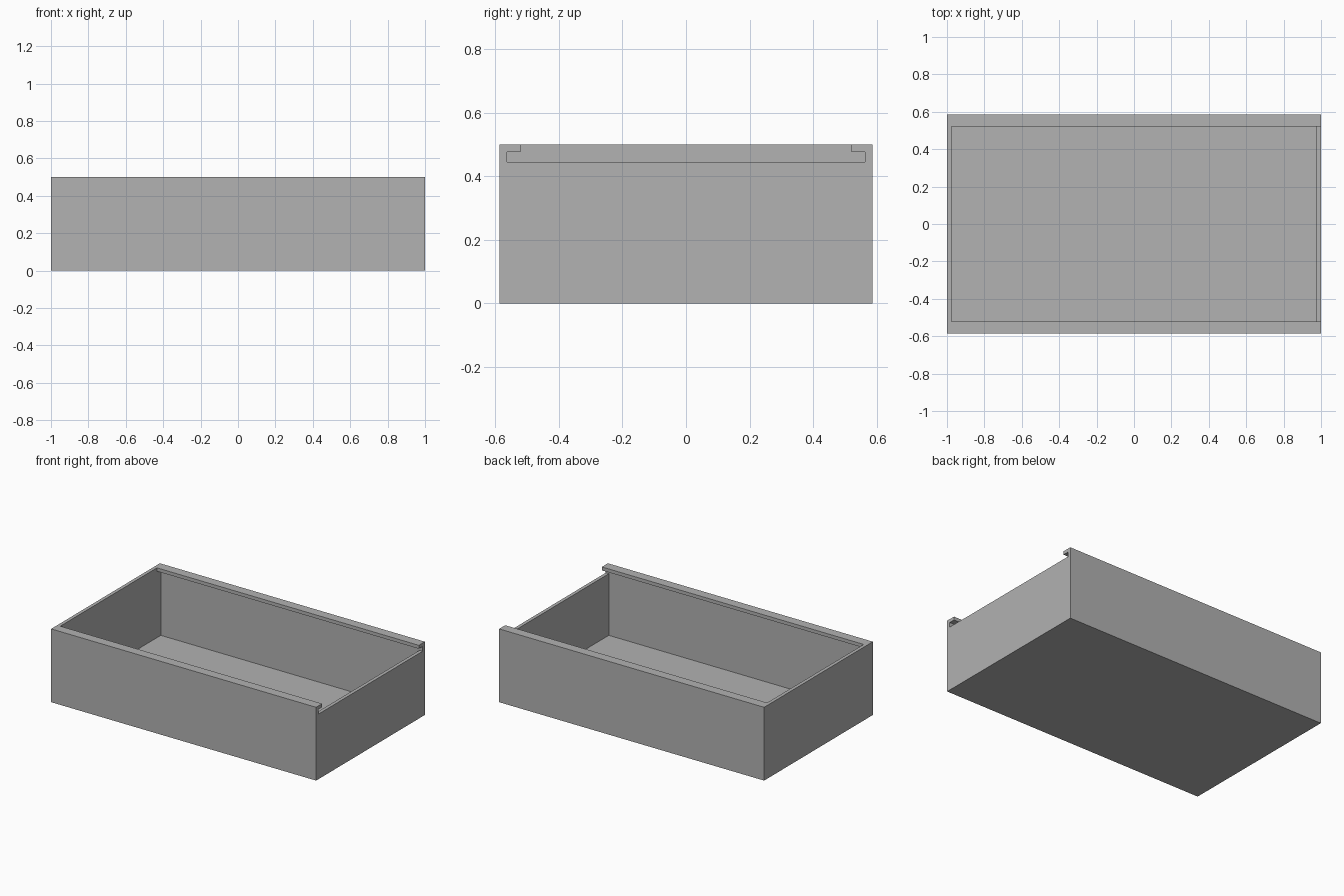
import bpy, bmesh

if "Cube" in bpy.data.objects:
    bpy.data.objects.remove(bpy.data.objects["Cube"])

# Main sizes
HX, HY, H = 1.0, 0.586, 0.5      # outer half length, half width, height
T = 0.0235                       # wall and floor thickness
LIP = 0.521                      # half width of the opening between the lips
SLOT = 0.444                     # bottom of the lid slot, top of the low end wall

grey = bpy.data.materials.new("grey")
grey.diffuse_color = (0.445, 0.445, 0.445, 1)
grey.use_nodes = True
grey.node_tree.nodes["Principled BSDF"].inputs["Base Color"].default_value = grey.diffuse_color


def prism(name, profile, x0, x1):
    """Extrude a closed (y, z) profile along x."""
    bm = bmesh.new()
    face = bm.faces.new([bm.verts.new((x0, y, z)) for y, z in profile])
    ext = bmesh.ops.extrude_face_region(bm, geom=[face])
    verts = [v for v in ext["geom"] if isinstance(v, bmesh.types.BMVert)]
    bmesh.ops.translate(bm, verts=verts, vec=(x1 - x0, 0, 0))
    bmesh.ops.recalc_face_normals(bm, faces=bm.faces)
    mesh = bpy.data.meshes.new(name)
    bm.to_mesh(mesh)
    bm.free()
    mesh.materials.append(grey)
    obj = bpy.data.objects.new(name, mesh)
    bpy.context.collection.objects.link(obj)
    return obj


def mirrored(half):
    """Complete a half profile across y = 0."""
    return half + [(-y, z) for y, z in reversed(half)]


# Solid outer block
tray = prism("tray_body", mirrored([(HY, 0), (HY, H)]), -HX, HX)

# Lid slot: T-shaped channel open at the right end, leaving overhanging lips
slot = prism("slot_cutter",
             mirrored([(HY - T, SLOT), (HY - T, H - T), (LIP, H - T), (LIP, H + 0.1)]),
             -HX + T, HX + 0.1)

# Storage cavity, reaching up into the slot
cavity = prism("cavity_cutter", mirrored([(HY - T, T), (HY - T, H - T - 0.01)]),
               -HX + T, HX - T)

# Carve both out of the block
bpy.context.view_layer.objects.active = tray
for cutter in (slot, cavity):
    cutter.hide_render = True
    mod = tray.modifiers.new(cutter.name, 'BOOLEAN')
    mod.operation = 'DIFFERENCE'
    mod.solver = 'EXACT'
    mod.object = cutter
    bpy.ops.object.modifier_apply(modifier=mod.name)
    bpy.data.objects.remove(cutter)
